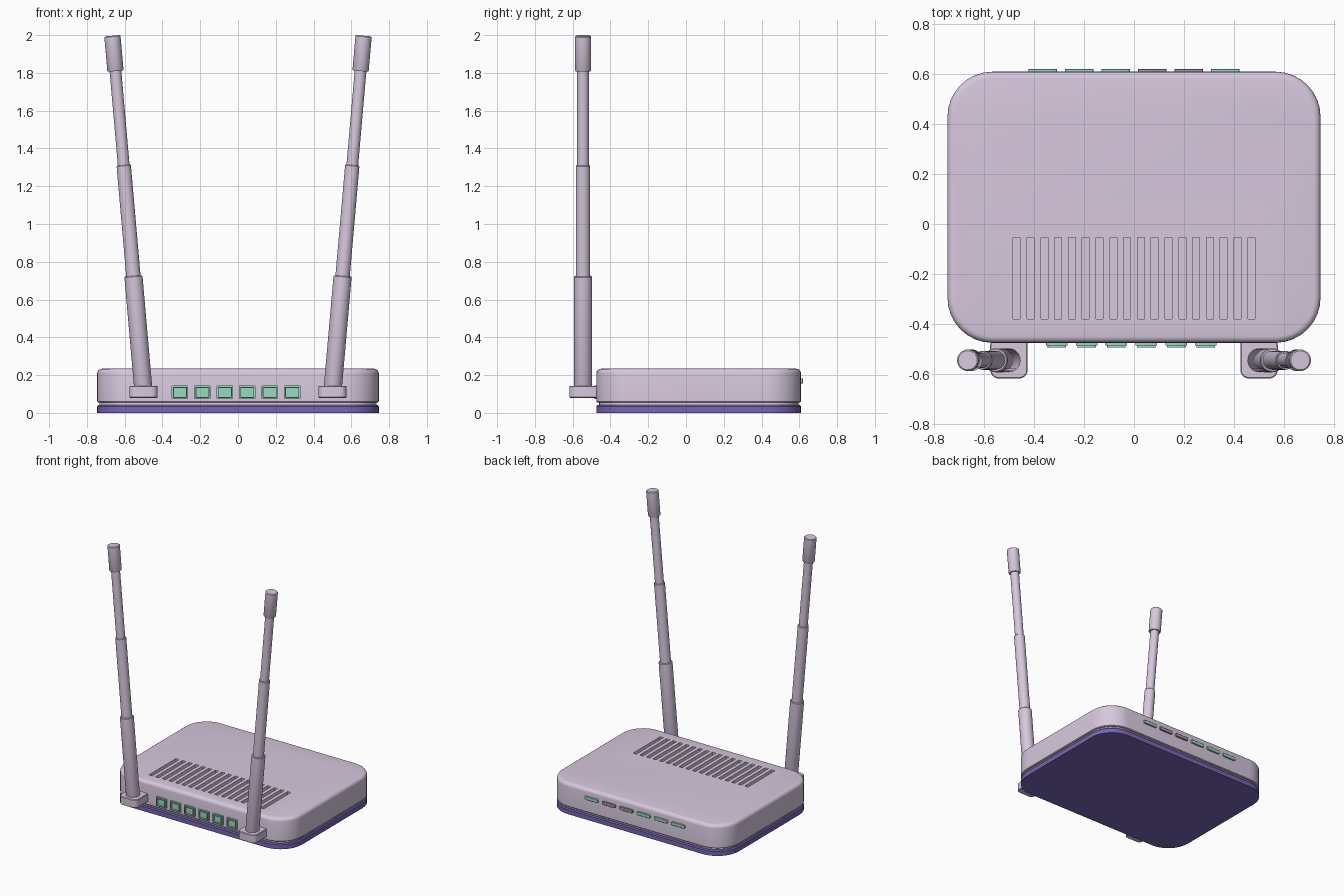
import bpy, bmesh
from math import sin, cos, pi, radians
from mathutils import Matrix, Vector

if "Cube" in bpy.data.objects:
    bpy.data.objects.remove(bpy.data.objects["Cube"])


def material(name, rgb):
    m = bpy.data.materials.new(name)
    m.diffuse_color = (*rgb, 1)
    m.use_nodes = True
    m.node_tree.nodes["Principled BSDF"].inputs["Base Color"].default_value = m.diffuse_color
    return m


SHELL = material("lilac_plastic", (0.68, 0.58, 0.73))
BASE = material("purple_plastic", (0.19, 0.13, 0.46))
GREEN = material("mint_green", (0.33, 0.70, 0.52))
GREY = material("unlit_grey", (0.37, 0.31, 0.38))


def finish(name, bm, mat, matrix=Matrix()):
    bm.transform(matrix)
    bmesh.ops.recalc_face_normals(bm, faces=bm.faces)
    me = bpy.data.meshes.new(name)
    bm.to_mesh(me)
    bm.free()
    if mat:
        me.materials.append(mat)
    ob = bpy.data.objects.new(name, me)
    bpy.context.collection.objects.link(ob)
    smooth(ob)
    return ob


def smooth(ob):
    bpy.ops.object.select_all(action='DESELECT')
    ob.select_set(True)
    bpy.context.view_layer.objects.active = ob
    bpy.ops.object.shade_smooth_by_angle(angle=radians(32))


def skin(bm, rings):
    """Bridge successive vertex rings and cap both ends."""
    rings = [[bm.verts.new(p) for p in r] for r in rings]
    n = len(rings[0])
    for a, b in zip(rings, rings[1:]):
        for i in range(n):
            j = (i + 1) % n
            bm.faces.new((a[i], a[j], b[j], b[i]))
    bm.faces.new(rings[0][::-1])
    bm.faces.new(rings[-1])


def rounded_loft(name, w, h, radius, levels, mat, matrix, seg=8):
    """Stack of rounded rectangles; levels are (inset, height)."""
    rings = []
    for inset, z in levels:
        r = max(radius - inset, 0.002)
        cx, cy = w / 2 - inset - r, h / 2 - inset - r
        ring = []
        for q, (sx, sy) in enumerate(((1, 1), (-1, 1), (-1, -1), (1, -1))):
            for k in range(seg + 1):
                a = (q + k / seg) * pi / 2
                ring.append(Vector((sx * cx + r * cos(a), sy * cy + r * sin(a), z)))
        rings.append(ring)
    bm = bmesh.new()
    skin(bm, rings)
    return finish(name, bm, mat, matrix)


def lathe(name, profile, mat, matrix, sides=32):
    """Solid of revolution; profile is (radius, height)."""
    bm = bmesh.new()
    skin(bm, [[(r * cos(2 * pi * i / sides), r * sin(2 * pi * i / sides), z)
               for i in range(sides)] for r, z in profile])
    return finish(name, bm, mat, matrix)


# Housing: purple base, recessed seam, upper shell with rounded top edge
W, D, R = 1.492, 1.084, 0.18
centre = Matrix.Translation((0, 0.067, 0))
rounded_loft("base_plate", W, D, R, [(0, 0), (0, 0.034), (0.006, 0.042)], BASE, centre)
rounded_loft("seam_core", W, D, R, [(0.014, 0.03), (0.014, 0.075)], SHELL, centre)
edge = [(0.026 * (1 - cos(t * pi / 8)), 0.208 + 0.026 * sin(t * pi / 8)) for t in range(5)]
shell = rounded_loft("upper_shell", W, D, R, [(0.005, 0.056), (0, 0.061)] + edge,
                     SHELL, centre)

# Ventilation slots cut into the top
bm = bmesh.new()
for i in range(18):
    x = -0.469 + i * 0.938 / 17
    bmesh.ops.create_cube(bm, size=1, matrix=Matrix.Translation((x, -0.217, 0.235))
                          @ Matrix.Diagonal((0.028, 0.325, 0.06, 1)))
cutter = finish("slot_cutter", bm, None)
cutter.hide_render = True
mod = shell.modifiers.new("slots", 'BOOLEAN')
mod.operation, mod.solver, mod.object = 'DIFFERENCE', 'EXACT', cutter
bpy.context.view_layer.objects.active = shell
bpy.ops.object.modifier_apply(modifier=mod.name)
bpy.data.objects.remove(cutter)
smooth(shell)

# Row of framed sockets on the front face
to_front = Matrix.Rotation(pi / 2, 4, 'X')
for i in range(6):
    pos = Matrix.Translation((-0.308 + i * 0.119, -0.475, 0.109))
    rounded_loft(f"port_{i + 1}", 0.086, 0.07, 0.003,
                 [(0, -0.01), (0, 0.01), (0.006, 0.01), (0.006, 0.018),
                  (0.011, 0.018), (0.011, 0.003)], GREEN, pos @ to_front, seg=2)

# Status lights on the back face
to_back = Matrix.Rotation(-pi / 2, 4, 'X')
for i in range(6):
    pos = Matrix.Translation((-0.365 + i * 0.146, 0.609, 0.168))
    rounded_loft(f"status_light_{i + 1}", 0.114, 0.026, 0.009,
                 [(0, -0.01), (0, 0.009), (0.002, 0.011)],
                 GREY if i in (3, 4) else GREEN, pos @ to_back, seg=4)

# Antennas: hinge block and a stepped, outward-leaning mast on each side
mast = [(0.044, 0), (0.048, 0.01), (0.048, 0.613), (0.044, 0.617),
        (0.038, 0.617), (0.038, 1.202), (0.035, 1.206),
        (0.031, 1.206), (0.031, 1.706), (0.040, 1.706), (0.043, 1.711),
        (0.043, 1.889), (0.038, 1.894)]
for side, s in (("left", -1), ("right", 1)):
    rounded_loft(f"antenna_mount_{side}", 0.15, 0.168, 0.035,
                 [(0.004, 0.08), (0, 0.084), (0, 0.139), (0.004, 0.143)],
                 SHELL, Matrix.Translation((s * 0.5, -0.534, 0)), seg=6)
    lathe(f"antenna_{side}", mast, SHELL,
          Matrix.Translation((s * 0.5, -0.545, 0.11)) @ Matrix.Rotation(s * radians(5), 4, 'Y'))
